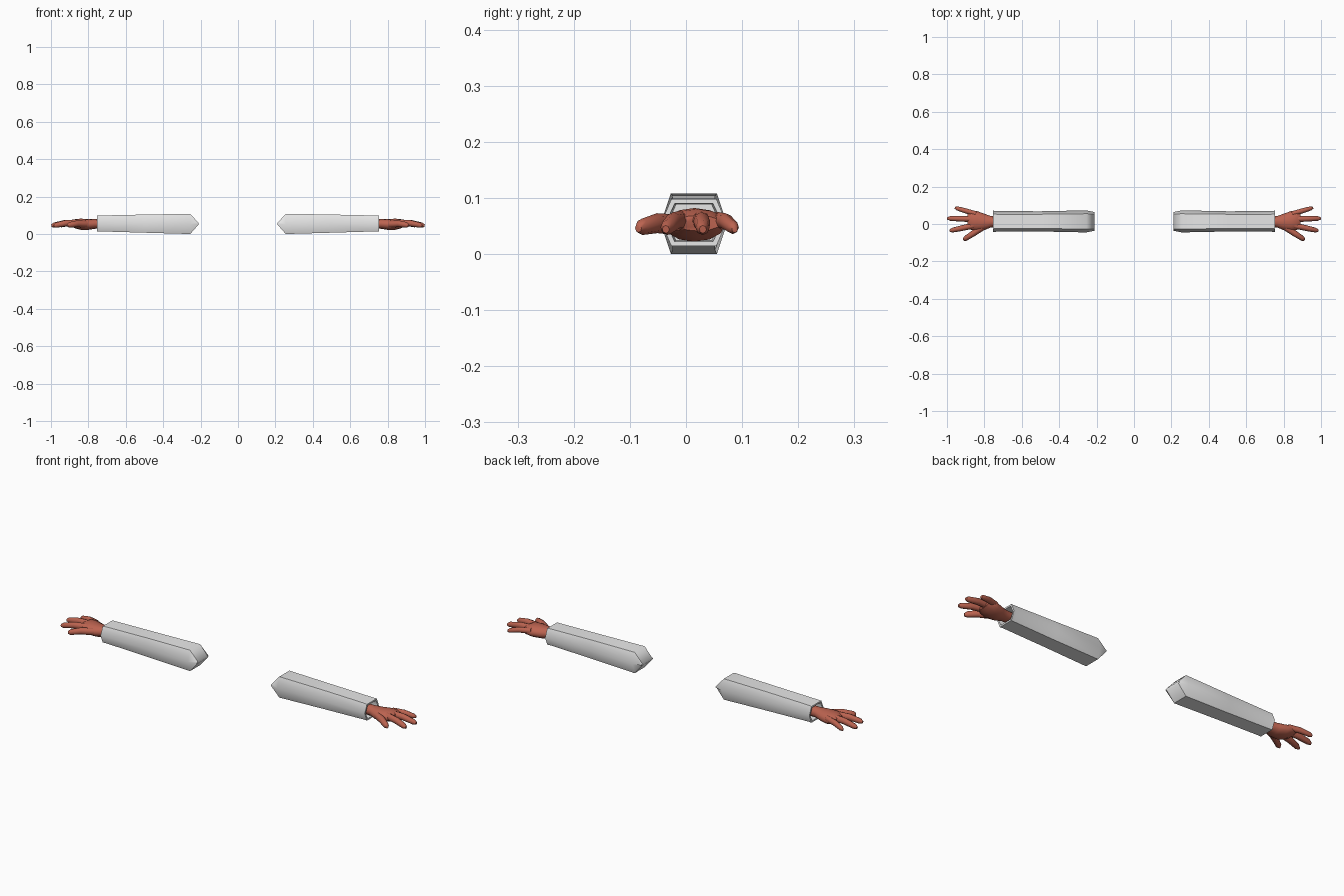
import bpy, bmesh, math
from mathutils import Vector

if "Cube" in bpy.data.objects:
    bpy.data.objects.remove(bpy.data.objects["Cube"])


def mat(name, col):
    m = bpy.data.materials.new(name)
    m.diffuse_color = (*col, 1)
    m.use_nodes = True
    m.node_tree.nodes["Principled BSDF"].inputs["Base Color"].default_value = m.diffuse_color
    return m


SLEEVE = mat("sleeve white", (0.8, 0.8, 0.8))
SKIN = mat("red brown skin", (0.5, 0.125, 0.08))


def loft(bm, rings):
    """Skin a list of equal-length point rings and cap both ends."""
    vs = [[bm.verts.new(p) for p in r] for r in rings]
    n = len(vs[0])
    for a, b in zip(vs, vs[1:]):
        for i in range(n):
            j = (i + 1) % n
            bm.faces.new((a[i], a[j], b[j], b[i]))
    bm.faces.new(vs[0][::-1])
    bm.faces.new(vs[-1])


def finish(bm, name, material, side, angle):
    for v in bm.verts:
        v.co.x *= side
    bmesh.ops.recalc_face_normals(bm, faces=bm.faces)
    me = bpy.data.meshes.new(name)
    bm.to_mesh(me)
    bm.free()
    me.materials.append(material)
    ob = bpy.data.objects.new(name, me)
    bpy.context.collection.objects.link(ob)
    bpy.ops.object.select_all(action='DESELECT')
    ob.select_set(True)
    bpy.context.view_layer.objects.active = ob
    bpy.ops.object.shade_smooth_by_angle(angle=math.radians(angle))


def hexagon(x, z0, z1, w, flat, cy=0.014):
    zm = (z0 + z1) / 2
    return [(x, cy - w, zm), (x, cy - flat, z0), (x, cy + flat, z0),
            (x, cy + w, zm), (x, cy + flat, z1), (x, cy - flat, z1)]


def oval(x, cy, cz, ry, rz, n=12):
    return [(x, cy + ry * math.cos(2 * math.pi * i / n),
             cz + rz * math.sin(2 * math.pi * i / n)) for i in range(n)]


def tube(bm, pts, radii, n=8):
    """Digit: round rings square to the path in plan view."""
    d = (Vector(pts[-1]) - Vector(pts[0])).normalized()
    s = Vector((-d.y, d.x, 0)).normalized()
    u = d.cross(s)
    loft(bm, [[Vector(p) + s * r * math.cos(2 * math.pi * i / n)
               - u * r * 1.1 * math.sin(2 * math.pi * i / n) for i in range(n)]
              for p, r in zip(pts, radii)])


# digits: base xy, tip xy, base radius
DIGITS = [((0.845, 0.054), (0.957, 0.087), 0.014),
          ((0.855, 0.026), (0.998, 0.030), 0.016),
          ((0.855, -0.008), (0.985, -0.036), 0.016),
          ((0.81, -0.018), (0.912, -0.085), 0.017)]

for side, label in ((1, "right"), (-1, "left")):
    # sleeve: six-sided, wedge at the shoulder, hollow cuff
    bm = bmesh.new()
    rings = [hexagon(0.255, 0.0, 0.108, 0.059, 0.041),
             hexagon(0.50, 0.007, 0.104, 0.054, 0.038),
             hexagon(0.735, 0.014, 0.099, 0.055, 0.038),
             hexagon(0.755, 0.014, 0.098, 0.058, 0.040),
             hexagon(0.755, 0.022, 0.090, 0.050, 0.034),
             hexagon(0.715, 0.024, 0.088, 0.046, 0.032)]
    ridge = hexagon(0.212, 0.050, 0.060, 0.050, 0.040)
    loft(bm, [ridge] + rings)
    finish(bm, label + "_sleeve", SLEEVE, side, 50)

    # palm and wrist
    bm = bmesh.new()
    loft(bm, [oval(0.71, 0.012, 0.055, 0.027, 0.025),
              oval(0.765, 0.012, 0.054, 0.030, 0.026),
              oval(0.80, 0.011, 0.051, 0.044, 0.029),
              oval(0.84, 0.015, 0.052, 0.054, 0.030),
              oval(0.87, 0.020, 0.055, 0.052, 0.025),
              oval(0.89, 0.022, 0.055, 0.040, 0.014)])
    # fingers and thumb
    for (bx, by), (tx, ty), r in DIGITS:
        thumb = bx < 0.83
        z0, z1 = (0.052, 0.046) if thumb else (0.060, 0.044)
        pts, rad = [], []
        for t, k in ((0, 1), (0.5, 0.95), (0.9, 0.78), (1, 0.4)):
            z = z0 + (z1 - z0) * t + 0.006 * math.sin(math.pi * t)
            pts.append((bx + (tx - bx) * t, by + (ty - by) * t, z))
            rad.append(r * k)
        tube(bm, pts, rad)
    finish(bm, label + "_hand", SKIN, side, 60)
